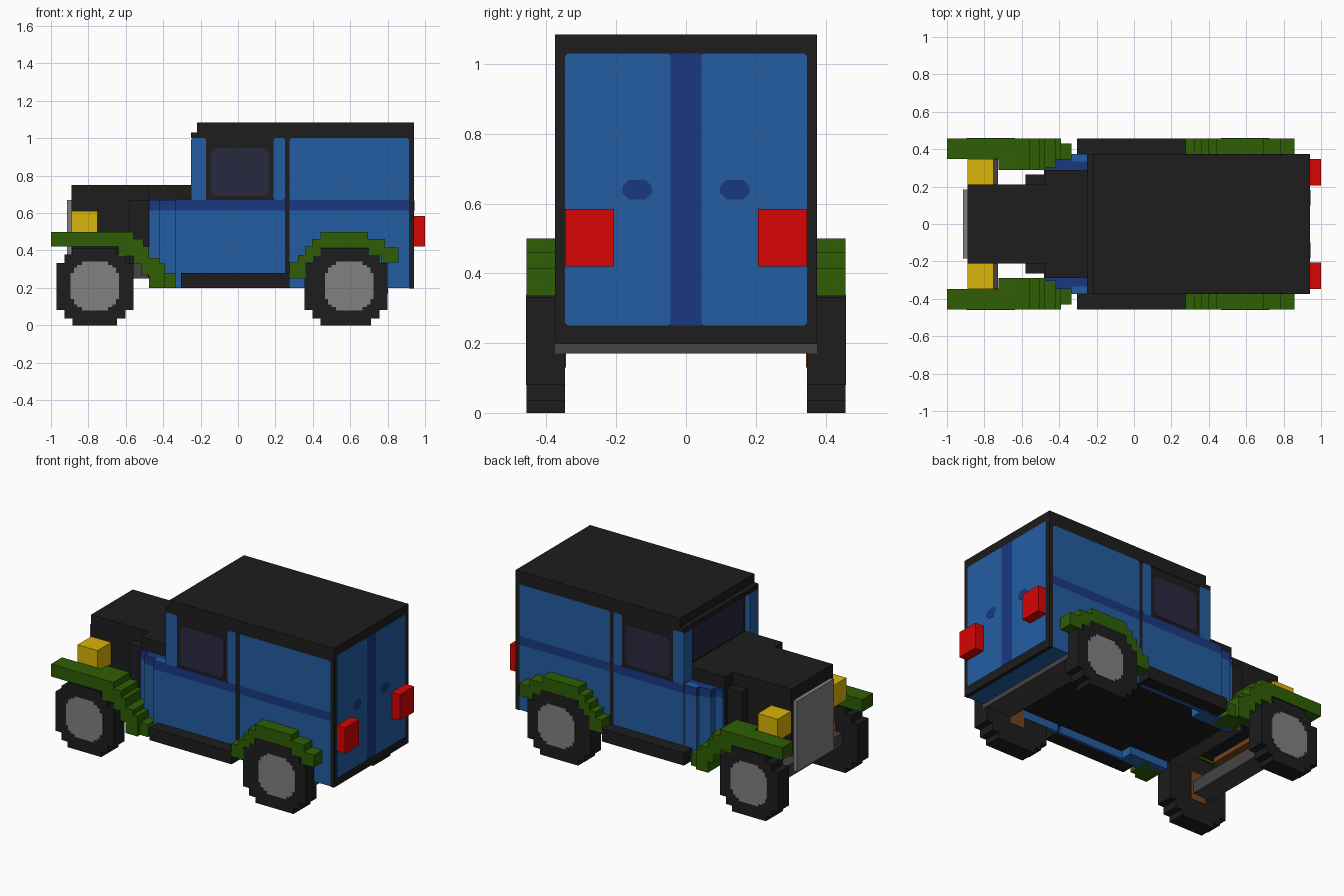
import bpy, bmesh

cube = bpy.data.objects.get("Cube")
if cube:
    bpy.data.objects.remove(cube, do_unlink=True)


def lin(c):
    c /= 255
    return c / 12.92 if c < 0.04045 else ((c + 0.055) / 1.055) ** 2.4


def make_mat(name, r, g, b):
    m = bpy.data.materials.new(name)
    col = (lin(r), lin(g), lin(b), 1)
    m.use_nodes = True
    m.diffuse_color = col
    bsdf = m.node_tree.nodes["Principled BSDF"]
    bsdf.inputs["Base Color"].default_value = col
    bsdf.inputs["Roughness"].default_value = 0.9
    return m


BLACK = make_mat("black", 29, 29, 29)
BLUE = make_mat("blue", 36, 93, 162)
NAVY = make_mat("navy", 26, 57, 130)
GREEN = make_mat("green", 46, 95, 4)
GREY = make_mat("grey", 129, 129, 129)
DARK_GREY = make_mat("dark grey", 68, 68, 68)
YELLOW = make_mat("yellow", 219, 179, 8)
RED = make_mat("red", 216, 4, 4)
GLASS = make_mat("dark glass", 40, 40, 64)
BROWN = make_mat("brown", 118, 68, 30)


def prism(name, pts, a, b, mat, axis="y"):
    """Extrude a 2D outline from a to b along an axis (outline is x,z for y and y,z for x)."""
    def place(p, d):
        return (p[0], d, p[1]) if axis == "y" else (d, p[0], p[1])
    bm = bmesh.new()
    f = bm.faces.new([bm.verts.new(place(p, a)) for p in pts])
    ext = bmesh.ops.extrude_face_region(bm, geom=[f])
    shift = (0, b - a, 0) if axis == "y" else (b - a, 0, 0)
    verts = [v for v in ext["geom"] if isinstance(v, bmesh.types.BMVert)]
    bmesh.ops.translate(bm, verts=verts, vec=shift)
    bmesh.ops.recalc_face_normals(bm, faces=bm.faces)
    me = bpy.data.meshes.new(name)
    bm.to_mesh(me)
    bm.free()
    me.materials.append(mat)
    ob = bpy.data.objects.new(name, me)
    bpy.context.collection.objects.link(ob)
    return ob


def rect(u0, u1, v0, v1, c=0):
    if not c:
        return [(u0, v0), (u1, v0), (u1, v1), (u0, v1)]
    return [(u0 + c, v0), (u1 - c, v0), (u1, v0 + c), (u1, v1 - c),
            (u1 - c, v1), (u0 + c, v1), (u0, v1 - c), (u0, v0 + c)]


def box(name, x0, x1, y0, y1, z0, z1, mat):
    return prism(name, rect(x0, x1, z0, z1), y0, y1, mat)


def stepped_disc(cx, cz, steps):
    """Stepped round outline from (half width, half height) pairs, widest first."""
    q, prev = [], None
    for w, h in steps:
        if prev is not None:
            q.append((w, prev))
        q.append((w, h))
        prev = h
    out = q + [(-w, h) for w, h in reversed(q)]
    out += [(-w, -h) for w, h in q] + [(w, -h) for w, h in reversed(q)]
    return [(cx + w, cz + h) for w, h in out]


# Cabin shell, roof and windscreen
box("cabin", -0.215, 0.93, -0.372, 0.372, 0.25, 1.05, BLACK)
box("roof", -0.22, 0.94, -0.375, 0.375, 1.03, 1.085, BLACK)
box("roof_edge", -0.25, 0.94, -0.375, 0.375, 1.0, 1.03, BLACK)
box("rear_frame", 0.915, 0.94, -0.375, 0.375, 0.197, 1.03, BLACK)
prism("windscreen", rect(-0.27, 0.27, 0.76, 0.98, 0.015), -0.215, -0.22, GLASS, "x")
box("rear_floor", 0.68, 0.92, -0.36, 0.36, 0.2, 0.26, BLUE)

# Hood, cowl and grille
box("hood", -0.89, -0.2, -0.21, 0.21, 0.33, 0.75, BLACK)
box("cowl_front", -0.58, -0.4, -0.265, 0.265, 0.33, 0.67, BLACK)
box("cowl", -0.48, -0.2, -0.29, 0.29, 0.25, 0.75, BLACK)
box("frame", -0.575, -0.48, -0.26, 0.26, 0.25, 0.33, DARK_GREY)
box("engine_mount", -0.87, -0.74, -0.18, 0.18, 0.3, 0.335, BROWN)
box("grille", -0.915, -0.89, -0.185, 0.185, 0.22, 0.67, GREY)

# Rear doors: two panels with a centre stripe
for s, side in ((1, "left"), (-1, "right")):
    y0, y1 = sorted((s * 0.043, s * 0.347))
    prism("rear_panel_" + side, rect(y0, y1, 0.25, 1.03, 0.008), 0.935, 0.9415, BLUE, "x")
    prism("rear_handle_" + side, rect(s * 0.14 - 0.042, s * 0.14 + 0.042, 0.612, 0.668, 0.018),
          0.94, 0.9425, NAVY, "x")
    prism("tail_light_" + side, rect(*sorted((s * 0.207, s * 0.347)), 0.42, 0.585), 0.935, 1.0, RED, "x")
prism("rear_stripe", rect(-0.045, 0.045, 0.25, 1.03), 0.935, 0.942, NAVY, "x")

# Fender side outlines
front_fender = [(-1, 0.5), (-0.56, 0.5), (-0.56, 0.46), (-0.505, 0.46), (-0.505, 0.42),
                (-0.475, 0.42), (-0.475, 0.36), (-0.42, 0.36), (-0.42, 0.33), (-0.39, 0.33),
                (-0.39, 0.2), (-0.475, 0.2), (-0.475, 0.27), (-0.515, 0.27), (-0.515, 0.33),
                (-0.56, 0.33), (-0.56, 0.37), (-0.64, 0.37), (-0.64, 0.42), (-1, 0.42)]
inner_fender = [(-0.725, 0.5)] + front_fender[1:-1] + [(-0.725, 0.42)]
rear_fender = [(0.44, 0.5), (0.695, 0.5), (0.695, 0.46), (0.785, 0.46), (0.785, 0.415),
               (0.857, 0.415), (0.857, 0.335), (0.765, 0.335), (0.765, 0.375), (0.7, 0.375),
               (0.7, 0.415), (0.44, 0.415), (0.44, 0.37), (0.4, 0.37), (0.4, 0.335),
               (0.36, 0.335), (0.36, 0.25), (0.275, 0.25), (0.275, 0.335), (0.32, 0.335),
               (0.32, 0.375), (0.36, 0.375), (0.36, 0.42), (0.395, 0.42), (0.395, 0.46), (0.44, 0.46)]

for s, side in ((1, "left"), (-1, "right")):
    def part(name, pts, a, b, mat):
        return prism(name + "_" + side, pts, s * a, s * b, mat)

    # Side panels with a belt stripe
    for name, x0, x1 in (("door", -0.25, 0.25), ("side_panel", 0.275, 0.915)):
        part(name + "_lower", rect(x0, x1, 0.2, 0.615), 0.345, 0.375, BLUE)
        part(name + "_stripe", rect(x0, x1, 0.615, 0.67), 0.345, 0.375, NAVY)
    part("side_panel_upper", rect(0.275, 0.915, 0.67, 1.0, 0.008), 0.36, 0.375, BLUE)
    part("rear_pillar", rect(0.19, 0.25, 0.67, 1.0, 0.008), 0.36, 0.375, BLUE)
    part("front_pillar", rect(-0.25, -0.17, 0.67, 1.0, 0.006), 0.29, 0.375, BLUE)
    part("side_window", rect(-0.145, 0.165, 0.69, 0.945, 0.02), 0.36, 0.3745, GLASS)

    # Stepped corner ahead of the doors
    for i, (x0, x1, y) in enumerate(((-0.335, -0.2, 0.374), (-0.42, -0.335, 0.347), (-0.475, -0.42, 0.305))):
        part("corner_lower_%d" % i, rect(x0, x1, 0.2, 0.615), 0.27, y, BLUE)
        part("corner_stripe_%d" % i, rect(x0, x1, 0.615, 0.67), 0.27, y, NAVY)
    part("corner_cap", rect(-0.335, -0.25, 0.668, 0.672), 0.335, 0.374, BLUE)

    # Running board, fenders and headlight
    part("running_board", rect(-0.305, 0.275, 0.2, 0.28), 0.36, 0.457, BLACK)
    part("front_fender", front_fender, 0.347, 0.457, GREEN)
    part("front_fender_inner", inner_fender, 0.29, 0.347, GREEN)
    part("front_fender_foot", rect(-0.39, -0.335, 0.2, 0.28), 0.29, 0.43, GREEN)
    part("rear_fender", rear_fender, 0.37, 0.457, GREEN)
    part("headlight", rect(-0.89, -0.75, 0.47, 0.61), 0.21, 0.347, YELLOW)

    # Wheels
    for end, cx, hx, w in (("front", -0.765, -0.765, 0.205), ("rear", 0.577, 0.595, 0.221)):
        tire = stepped_disc(cx, 0.207, [(w, 0.125), (w - 0.042, 0.172), (w - 0.086, 0.207)])
        hub = stepped_disc(hx, 0.21, [(0.13, 0.07), (0.113, 0.098), (0.095, 0.113), (0.07, 0.13)])
        part(end + "_tire", tire, 0.347, 0.457, BLACK)
        part(end + "_hub", hub, 0.45, 0.459, GREY)
        part(end + "_inner_hub", rect(cx - 0.05, cx + 0.05, 0.13, 0.31), 0.344, 0.35, BROWN)

# Axles
box("front_axle", -0.86, -0.728, -0.346, 0.346, 0.17, 0.25, DARK_GREY)
box("rear_axle", 0.62, 0.802, -0.375, 0.375, 0.17, 0.21, DARK_GREY)
